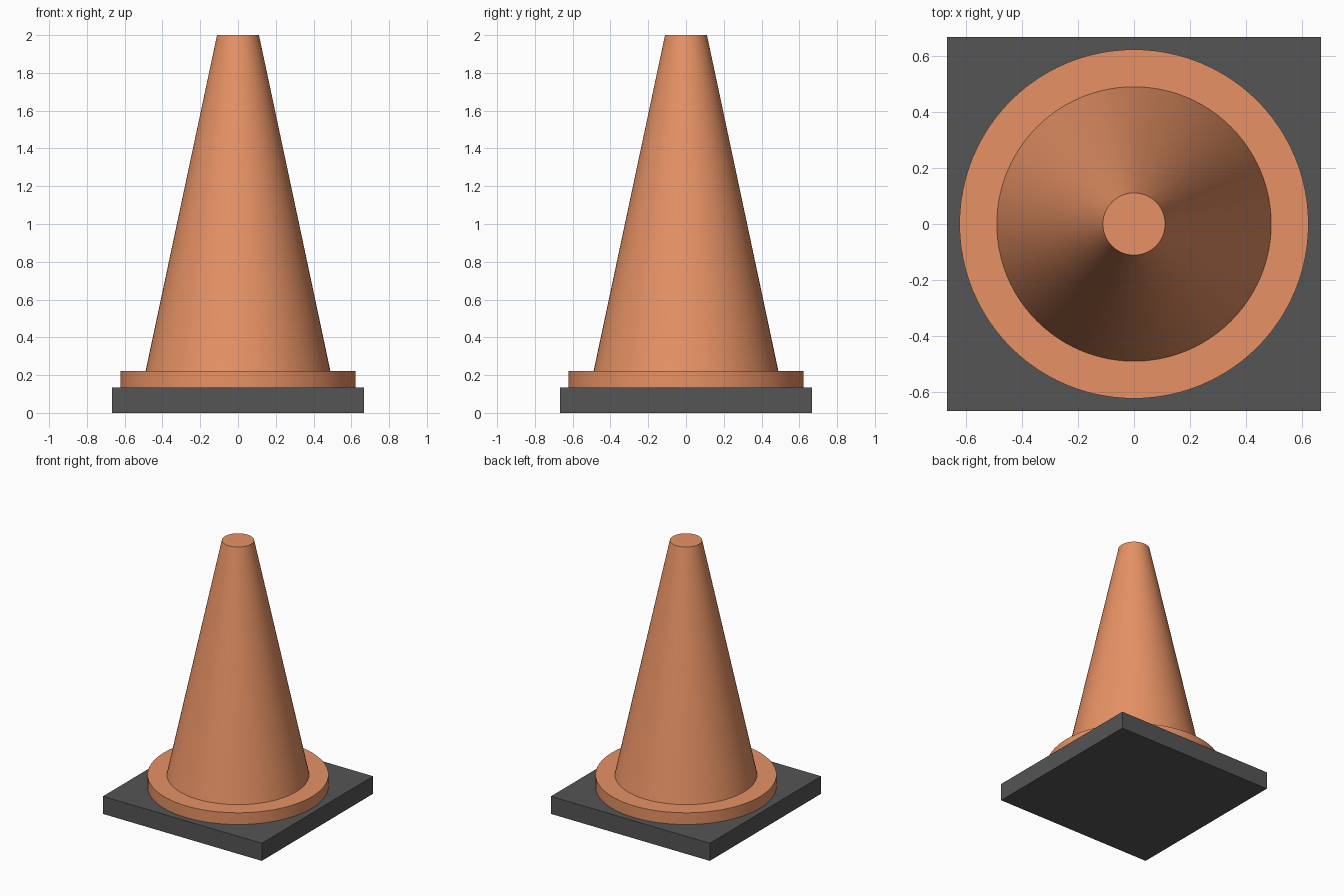
import bpy
import math

if "Cube" in bpy.data.objects:
    bpy.data.objects.remove(bpy.data.objects["Cube"])


def material(name, color):
    mat = bpy.data.materials.new(name)
    mat.diffuse_color = (*color, 1)
    mat.use_nodes = True
    mat.node_tree.nodes["Principled BSDF"].inputs["Base Color"].default_value = mat.diffuse_color
    return mat


orange = material("orange", (0.80, 0.29, 0.13))
dark = material("dark_rubber", (0.09, 0.09, 0.09))


def round_part(name, r_bottom, r_top, z0, z1):
    bpy.ops.mesh.primitive_cone_add(vertices=96, radius1=r_bottom, radius2=r_top,
                                    depth=z1 - z0, location=(0, 0, (z0 + z1) / 2))
    obj = bpy.context.object
    obj.name = name
    obj.data.materials.append(orange)
    bpy.ops.object.shade_smooth_by_angle(angle=math.radians(30))


# Square base plate
bpy.ops.mesh.primitive_cube_add(size=1, location=(0, 0, 0.0667))
base = bpy.context.object
base.name = "base_plate"
base.scale = (1.333, 1.333, 0.1333)
bpy.ops.object.transform_apply(location=False, rotation=False, scale=True)
base.data.materials.append(dark)

# Round flange and tapered body with a closed flat top
round_part("flange", 0.622, 0.622, 0.1333, 0.222)
round_part("cone_body", 0.489, 0.111, 0.222, 2.0)
